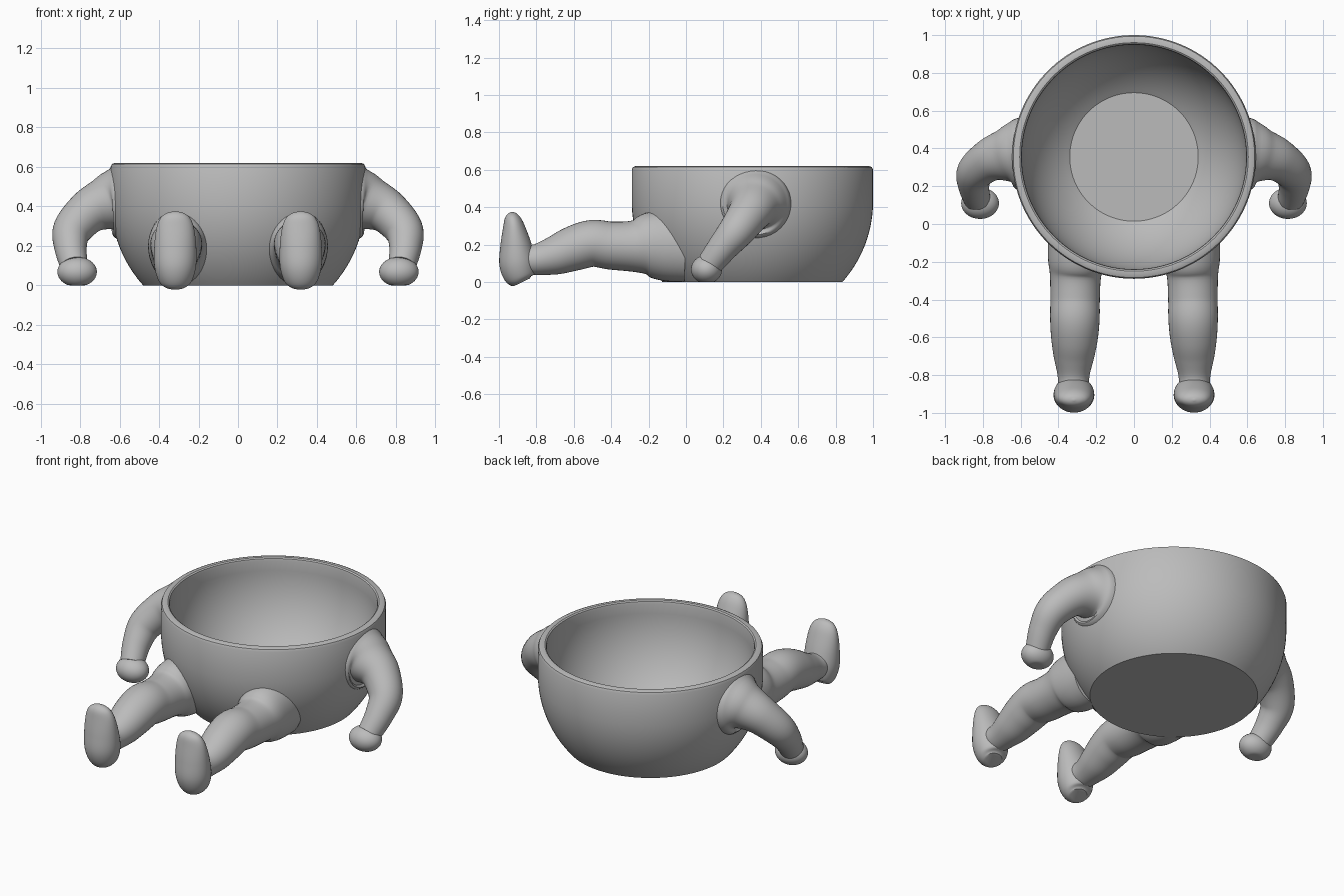
import bpy, bmesh, math
from mathutils import Vector

cube = bpy.data.objects.get("Cube")
if cube:
    bpy.data.objects.remove(cube, do_unlink=True)

grey = bpy.data.materials.new("plain grey")
grey.use_nodes = True
GREY = (0.5, 0.5, 0.5, 1)
grey.diffuse_color = GREY
grey.node_tree.nodes["Principled BSDF"].inputs["Base Color"].default_value = GREY

CENTRE_Y = 0.355


def finish(name, bm):
    bmesh.ops.remove_doubles(bm, verts=bm.verts, dist=0.0005)
    bmesh.ops.recalc_face_normals(bm, faces=bm.faces)
    mesh = bpy.data.meshes.new(name)
    bm.to_mesh(mesh)
    bm.free()
    mesh.materials.append(grey)
    obj = bpy.data.objects.new(name, mesh)
    bpy.context.collection.objects.link(obj)
    return obj


def smooth(obj, angle=40):
    bpy.ops.object.select_all(action='DESELECT')
    obj.select_set(True)
    bpy.context.view_layer.objects.active = obj
    bpy.ops.object.shade_smooth_by_angle(angle=math.radians(angle))


def skin_rings(name, rings):
    """Bridge equal rings of points and cap both ends."""
    bm = bmesh.new()
    loops = [[bm.verts.new(p) for p in ring] for ring in rings]
    n = len(loops[0])
    for a, b in zip(loops, loops[1:]):
        for i in range(n):
            j = (i + 1) % n
            bm.faces.new((a[i], a[j], b[j], b[i]))
    bm.faces.new(loops[0])
    bm.faces.new(loops[-1])
    return finish(name, bm)


def lathe(name, profile, n=128):
    turn = [2 * math.pi * i / n for i in range(n)]
    return skin_rings(name, [[(r * math.cos(a), CENTRE_Y + r * math.sin(a), z)
                              for a in turn] for r, z in profile])


def arc(radius, centre_z, z0, z1, steps=20):
    """Profile points on a sphere between two heights."""
    a0 = math.asin((z0 - centre_z) / radius)
    a1 = math.asin((z1 - centre_z) / radius)
    angles = [a0 + (a1 - a0) * i / steps for i in range(steps + 1)]
    return [(radius * math.cos(a), centre_z + radius * math.sin(a)) for a in angles]


def spline(points, steps=6):
    """Smooth curve through points of any dimension."""
    def mix(a, b, c, d, t):
        return 0.5 * (2 * b + (c - a) * t + (2 * a - 5 * b + 4 * c - d) * t * t
                      + (3 * b - a - 3 * c + d) * t ** 3)
    p = [points[0]] + points + [points[-1]]
    out = [tuple(mix(*q, s / steps) for q in zip(*p[i:i + 4]))
           for i in range(len(p) - 3) for s in range(steps)]
    return out + [points[-1]]


def limb(name, stations, ref, n=40):
    """Sweep an ellipse: each station is x, y, z, side radius, other radius."""
    path = spline(stations)
    pts = [Vector(s[:3]) for s in path]
    rings = []
    for i, s in enumerate(path):
        t = (pts[min(i + 1, len(pts) - 1)] - pts[max(i - 1, 0)]).normalized()
        side = t.cross(Vector(ref)).normalized()
        up = side.cross(t)
        rings.append([pts[i] + side * s[3] * math.cos(a) + up * s[4] * math.sin(a)
                      for a in (2 * math.pi * k / n for k in range(n))])
    return skin_rings(name, rings)


# Bowl: rounded shell with a flat foot, soft rim and flat inner floor
outer = arc(0.645, 0.43, 0, 0.43) + [(0.645, 0.60), (0.639, 0.614), (0.625, 0.62)]
inner = [(0.605, 0.62), (0.597, 0.614), (0.594, 0.60)] + arc(0.594, 0.54, 0.54, 0.053)
bowl = lathe("bowl", outer + inner)
smooth(bowl, 35)

# Cavity cutter keeps the limbs out of the bowl's inside
cavity = lathe("cavity_cutter", [(0.62, 0.9), (0.62, 0.6)] + arc(0.61, 0.54, 0.54, 0.04))
cavity.hide_render = True


def trim(obj):
    mod = obj.modifiers.new("trim", 'BOOLEAN')
    mod.operation = 'DIFFERENCE'
    mod.solver = 'EXACT'
    mod.object = cavity
    bpy.context.view_layer.objects.active = obj
    bpy.ops.object.modifier_apply(modifier="trim")
    smooth(obj)


arm_path = [(.56, .37, .42, .20, .20), (.63, .37, .42, .18, .185), (.675, .365, .412, .137, .145),
            (.76, .34, .37, .112, .115), (.84, .275, .28, .098, .098),
            (.848, .20, .19, .082, .082), (.83, .13, .10, .07, .07)]
leg_path = [(.30, .0, .19, .15, .19), (.30, -.10, .195, .155, .19), (.305, -.20, .20, .15, .172),
            (.31, -.28, .192, .135, .138), (.312, -.40, .195, .131, .128),
            (.313, -.50, .207, .131, .125), (.315, -.60, .18, .124, .12),
            (.318, -.70, .143, .108, .104), (.32, -.80, .12, .085, .083), (.32, -.88, .12, .08, .08)]
foot_path = [(.318, -.875, 0, .055, .045), (.318, -.885, .025, .085, .083),
             (.318, -.90, .10, .106, .098), (.318, -.91, .20, .106, .083),
             (.318, -.92, .29, .095, .06), (.318, -.928, .34, .075, .043),
             (.318, -.931, .365, .045, .025), (.318, -.932, .375, .005, .004)]


def hand(name, sign):
    bm = bmesh.new()
    bmesh.ops.create_uvsphere(bm, u_segments=40, v_segments=24, radius=1)
    for v in bm.verts:
        x, y, z = v.co
        v.co = (sign * 0.815 + 0.1 * x, 0.11 + 0.083 * y, max(0, 0.068 + 0.076 * z))
    smooth(finish(name, bm))


# Arms, hands, legs and feet on both sides
for side, sign in (("left", 1), ("right", -1)):
    def mirrored(path):
        return [(sign * s[0],) + s[1:] for s in path]
    trim(limb(side + "_arm", mirrored(arm_path), (0, 1, 0)))
    trim(limb(side + "_leg", mirrored(leg_path), (0, 0, 1)))
    smooth(limb(side + "_foot", mirrored(foot_path), (0, 1, 0)))
    hand(side + "_hand", sign)

bpy.data.objects.remove(cavity, do_unlink=True)
